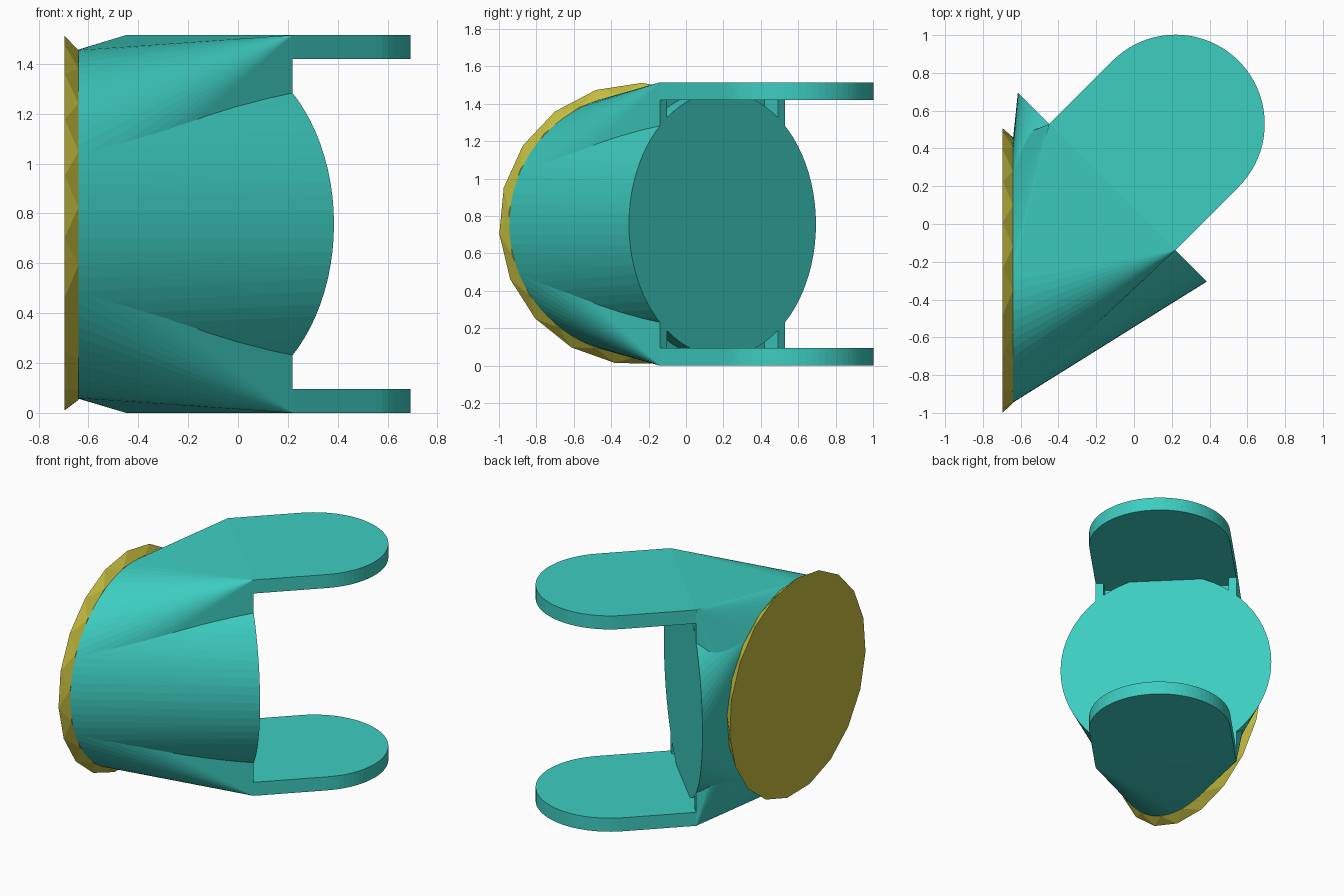
import bpy, bmesh
from math import sin, cos, pi, radians
from mathutils import Vector

if "Cube" in bpy.data.objects:
    bpy.data.objects.remove(bpy.data.objects["Cube"])

H, MID = 1.515, 0.757            # overall height and axis height
PLATE, HALF = 0.095, 0.472       # prong thickness and half width
FORK = Vector((-0.115, 0.195, 0))             # middle of the fork end plane
SIDE = Vector((1, -1, 0)).normalized()        # along the fork plane
AHEAD = Vector((1, 1, 0)).normalized()        # out along the prongs
UP = Vector((0, 0, 1))


def material(name, rgb):
    m = bpy.data.materials.new(name)
    m.diffuse_color = (*rgb, 1)
    m.use_nodes = True
    m.node_tree.nodes["Principled BSDF"].inputs["Base Color"].default_value = m.diffuse_color
    return m


teal = material("teal", (0.047, 0.61, 0.53))
yellow = material("yellow", (0.56, 0.51, 0.05))


def ring(centre, u, r, n, start=0.0):
    return [centre + u * r * cos(start + 2 * pi * i / n) + UP * r * sin(start + 2 * pi * i / n)
            for i in range(n)]


def finish(bm, name, mat):
    bmesh.ops.recalc_face_normals(bm, faces=bm.faces)
    me = bpy.data.meshes.new(name)
    bm.to_mesh(me)
    bm.free()
    ob = bpy.data.objects.new(name, me)
    bpy.context.collection.objects.link(ob)
    me.materials.append(mat)
    return ob


def hull(name, points, mat):
    bm = bmesh.new()
    verts = [bm.verts.new(p) for p in points]
    res = bmesh.ops.convex_hull(bm, input=verts)
    junk = {v for v in res["geom_interior"] + res["geom_unused"]
            if isinstance(v, bmesh.types.BMVert)}
    bmesh.ops.delete(bm, geom=list(junk), context='VERTS')
    bmesh.ops.dissolve_limit(bm, angle_limit=radians(0.2), verts=bm.verts, edges=bm.edges)
    return finish(bm, name, mat)


def block(a, d0, d1, z0, z1):
    return [FORK + SIDE * s * a + AHEAD * d + UP * z
            for s in (-1, 1) for d in (d0, d1) for z in (z0, z1)]


def boolean(ob, other, op):
    m = ob.modifiers.new(op.lower(), 'BOOLEAN')
    m.operation, m.object, m.solver = op, other, 'EXACT'


base = ring(Vector((-0.64, -0.245, MID)), Vector((0, 1, 0)), 0.70, 80)
fork_round = ring(FORK + UP * MID, SIDE, 0.707, 80)
fork_square = [FORK + SIDE * s * HALF + UP * z for s in (-1, 1) for z in (0, H)]

# Body: round barrel joined with a square-ended shoulder recessed at the fork
body = hull("body", base + fork_square, teal)
barrel = hull("barrel_helper", base + fork_round, teal)
recess = hull("recess_helper", block(HALF - 0.053, -0.1, 0.1, PLATE, H - PLATE), teal)
boolean(body, recess, 'DIFFERENCE')
boolean(body, barrel, 'UNION')

# Barrel is trimmed flush with the prong faces by the union; bake and drop helpers
dg = bpy.context.evaluated_depsgraph_get()
body_mesh = bpy.data.meshes.new_from_object(body.evaluated_get(dg))
body.modifiers.clear()
body.data = body_mesh
for helper in (barrel, recess):
    bpy.data.objects.remove(helper)

# Two rounded prongs
for name, z in (("lower_prong", 0), ("upper_prong", H - PLATE)):
    bm = bmesh.new()
    outline = [FORK - SIDE * HALF, FORK + SIDE * HALF]
    for i in range(41):
        t = pi * i / 40
        outline.append(FORK + AHEAD * (0.474 + HALF * sin(t)) + SIDE * HALF * cos(t))
    face = bm.faces.new([bm.verts.new(p + UP * z) for p in outline])
    ext = bmesh.ops.extrude_face_region(bm, geom=[face])
    bmesh.ops.translate(bm, vec=UP * PLATE,
                        verts=[v for v in ext["geom"] if isinstance(v, bmesh.types.BMVert)])
    finish(bm, name, teal)

# Low-poly end cap, its two rims offset by half a step
N = 19
Y = Vector((0, 1, 0))
hull("end_cap",
     ring(Vector((-0.695, -0.245, MID)), Y, 0.755, N, radians(184))
     + ring(Vector((-0.64, -0.245, MID)), Y, 0.705, N, radians(184) + pi / N), yellow)
